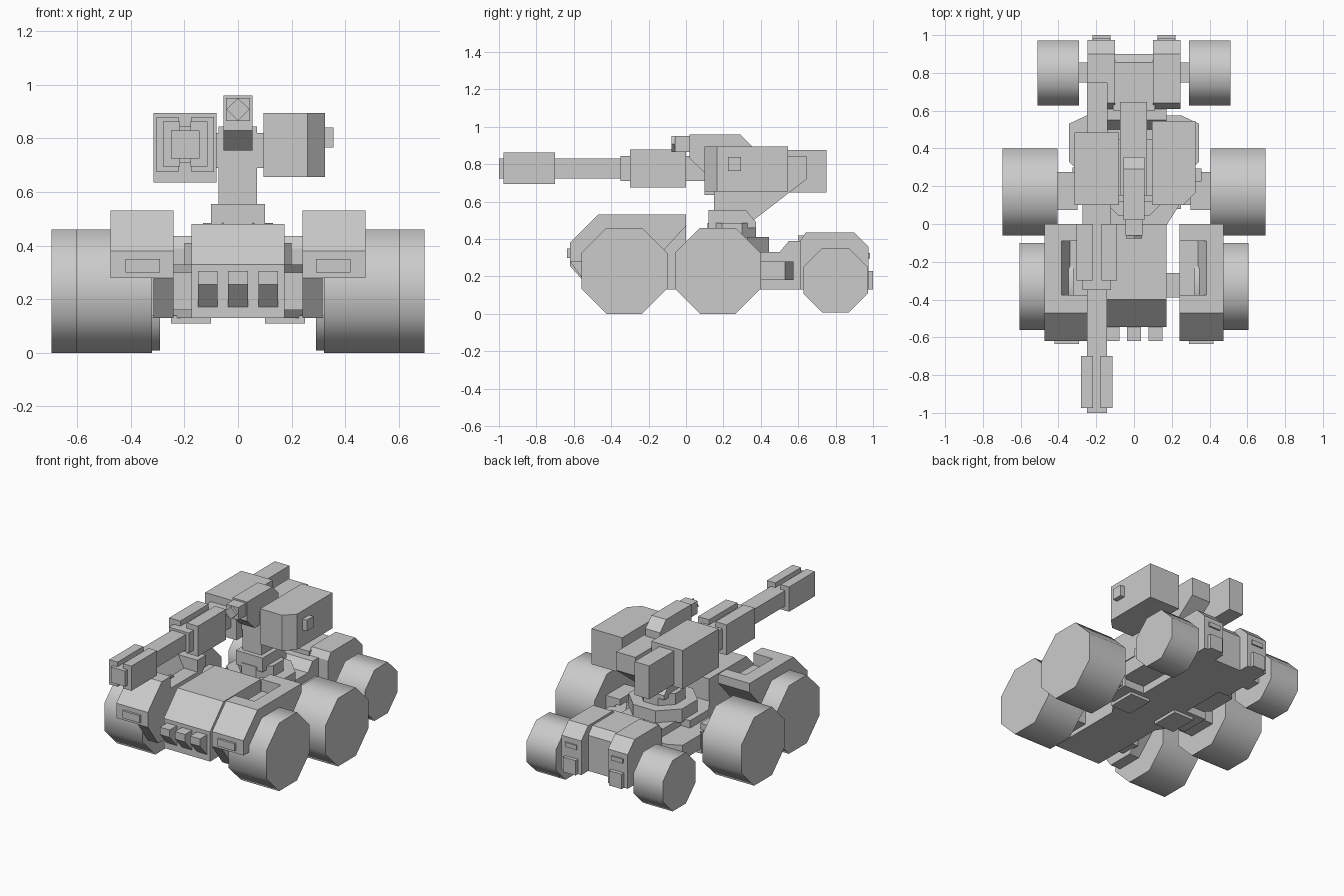
import bpy, bmesh, math
from mathutils import Vector

if "Cube" in bpy.data.objects:
    bpy.data.objects.remove(bpy.data.objects["Cube"])


def prism(name, pts, axis, lo, hi, mirror=False, cutter=None):
    """Extrude a closed profile along an axis: x takes (y,z), y takes (x,z), z takes (x,y)."""
    def place(p, t):
        return {'x': (t, p[0], p[1]), 'y': (p[0], t, p[1]), 'z': (p[0], p[1], t)}[axis]
    bm = bmesh.new()
    face = bm.faces.new([bm.verts.new(place(p, lo)) for p in pts])
    ext = bmesh.ops.extrude_face_region(bm, geom=[face])
    moved = [v for v in ext['geom'] if isinstance(v, bmesh.types.BMVert)]
    bmesh.ops.translate(bm, verts=moved, vec=Vector(place((0, 0), hi - lo)))
    bmesh.ops.recalc_face_normals(bm, faces=bm.faces)
    mesh = bpy.data.meshes.new(name)
    bm.to_mesh(mesh)
    bm.free()
    ob = bpy.data.objects.new(name, mesh)
    bpy.context.collection.objects.link(ob)
    if cutter:
        mod = ob.modifiers.new('Cut', 'BOOLEAN')
        mod.operation, mod.solver, mod.object = 'DIFFERENCE', 'EXACT', cutter
    if mirror:
        ob.modifiers.new('Mirror', 'MIRROR').use_mirror_merge = False
    return ob


def box(name, x, y, z, mirror=False):
    return prism(name, [(x[0], y[0]), (x[1], y[0]), (x[1], y[1]), (x[0], y[1])],
                 'z', z[0], z[1], mirror)


def octagon(cu, cv, flat):
    r = flat / math.cos(math.pi / 8)
    return [(cu + r * math.cos((i + .5) * math.pi / 4),
             cv + r * math.sin((i + .5) * math.pi / 4)) for i in range(8)]


# Wheels: octagonal prisms with smooth treads
for name, y, z, r, x0, x1 in [('front_wheels', -.33, .23, .23, .32, .605),
                              ('middle_wheels', .17, .23, .23, .405, .695),
                              ('rear_wheels', .80, .18, .172, .29, .51)]:
    wheel = prism(name, octagon(y, z, r), 'x', x0, x1, True)
    bpy.ops.object.select_all(action='DESELECT')
    wheel.select_set(True)
    bpy.context.view_layer.objects.active = wheel
    bpy.ops.object.shade_smooth_by_angle(angle=math.radians(50))

# Axles
box('front_axle', (-.25, .25), (-.39, -.26), (.16, .30))
box('middle_axle', (.30, .42), (.075, .275), (.14, .32), True)
box('rear_axle', (.23, .30), (.75, .855), (.13, .24), True)

# Front hull with sloped nose
prism('front_hull', [(0, .13), (-.545, .13), (-.545, .33), (-.40, .48), (0, .48)],
      'x', -.173, .173)
for i, x in enumerate((-.113, 0, .113)):
    prism(f'nose_vent_{i}', [(-.53, .305), (-.62, .305), (-.62, .255), (-.53, .155)],
          'x', x - .037, x + .037)

# Front fender pods with a recess in the top
recess = prism('fender_recess_cutter', [(.2, .45), (.34, .45), (.385, .53), (.385, .6), (.2, .6)],
               'y', -.375, -.09)
recess.hide_render = True
recess.hide_viewport = True
prism('fender', [(0, .53), (-.47, .53), (-.62, .38), (-.62, .28), (-.175, .28), (0, .47)],
      'x', .24, .475, True, recess)
prism('fender_inner_wall', [(-.62, .28), (-.51, .13), (-.33, .13), (-.175, .28)],
      'x', .24, .315, True)
box('headlight', (.29, .42), (-.635, -.61), (.30, .35), True)

# Middle chassis
prism('chassis_core', [(0, .13), (0, .33), (.50, .33), (.55, .39), (.65, .39), (.65, .13)],
      'x', -.173, .173)
prism('chassis_flare', [(-.17, -.01), (.17, -.01), (.24, .1), (.24, .3), (-.24, .3), (-.24, .1)],
      'z', .13, .33)
box('axle_housing', (.20, .325), (.10, .30), (.13, .28), True)
prism('side_plate', [(.15, .27), (.28, .27), (.345, .33), (.345, .53), (.25, .575), (.15, .575)],
      'z', .18, .28, True)
box('belly_plate', (.10, .25), (.08, .27), (.11, .14), True)

# Rear body
prism('rear_center', [(.60, .13), (.60, .42), (.855, .42), (.90, .37), (.90, .13)],
      'x', -.11, .11)
prism('rear_pod', [(.61, .13), (.61, .39), (.64, .435), (.90, .435), (.975, .36), (.975, .13)],
      'x', .10, .247, True)
box('rear_light_upper', (.13, .215), (.96, .985), (.295, .325), True)
box('rear_light_lower', (.125, .22), (.96, 1.0), (.13, .23), True)

# Turret ring, base and neck
prism('turret_ring', octagon(0, .245, .2), 'z', .32, .41)
prism('turret_step', octagon(0, .245, .13), 'z', .40, .485)
prism('turret_base', [(.12, .46), (.12, .555), (.32, .555), (.375, .49), (.375, .46)],
      'x', -.10, .10)
prism('turret_core', [(.15, .54), (.15, .845), (.645, .845), (.645, .72), (.36, .50), (.3, .50)],
      'x', -.073, .07)

# Sighting unit on top
prism('sight_body', [(.02, .83), (.02, .96), (.29, .96), (.355, .895), (.355, .755), (.10, .755)],
      'x', -.055, .055)
box('sight_lens_hood', (-.045, .045), (-.06, .03), (.865, .95))
prism('sight_lens', [(0, .865), (.043, .908), (0, .95), (-.043, .908)], 'y', -.078, -.05)

# Launcher box on the right
prism('launcher', [(.095, .10), (.26, .10), (.325, .165), (.325, .545), (.095, .545)],
      'z', .655, .895)
box('launcher_mount', (.06, .10), (.15, .45), (.69, .82))
box('launcher_knob', (.32, .357), (.225, .295), (.765, .84))

# Cannon on the left
C = -.197
box('cannon_body', (-.315, -.08), (.10, .485), (.635, .895))
box('cannon_mount', (-.09, -.06), (.15, .45), (.69, .82))
box('cannon_breech', (-.25, -.14), (.48, .75), (.65, .875))
box('cannon_sleeve', (C - .075, C + .075), (-.35, .12), (.71, .845))
box('cannon_barrel', (C - .053, C + .053), (-1.0, -.30), (.725, .83))
for side, s in (('left', -1), ('right', 1)):
    def half(name, inner, outer, y, z):
        a, b = sorted((C + s * inner, C + s * outer))
        box(f'{name}_{side}', (a, b), y, z)
    half('cannon_housing', .024, .107, (-.30, 0), (.675, .88))
    half('muzzle_brake', .02, .083, (-.975, -.70), (.695, .862))
